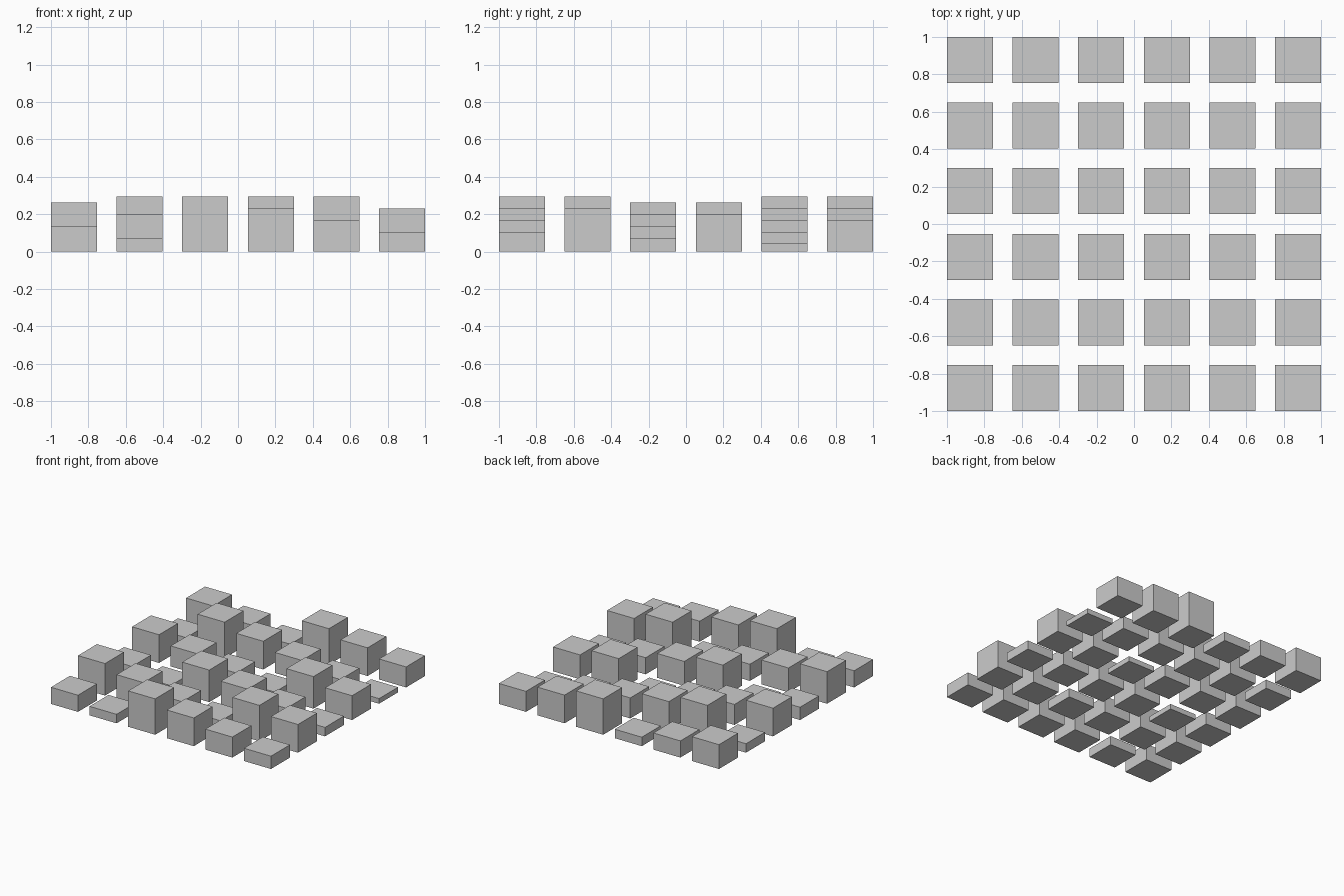
import bpy

if "Cube" in bpy.data.objects:
    bpy.data.objects.remove(bpy.data.objects["Cube"])

N = 6
PITCH = 2 / 5.7          # six blocks, each 0.7 of the pitch wide, span 2 units
WIDTH = 0.7 * PITCH


def block(name, x, y, height):
    bpy.ops.mesh.primitive_cube_add(size=1, location=(x, y, height / 2))
    ob = bpy.context.object
    ob.name = name
    ob.scale = (WIDTH, WIDTH, height)
    bpy.ops.object.transform_apply(location=False, rotation=False, scale=True)


# Grid of separate blocks, heights cycling through nine steps
for row in range(N):
    for col in range(N):
        level = (3 + 7 * col + 4 * row) % 9
        block(f"block_row{row + 1}_column{col + 1}",
              (col - 2.5) * PITCH, (row - 2.5) * PITCH,
              (0.12 + 0.09 * level) * PITCH)
